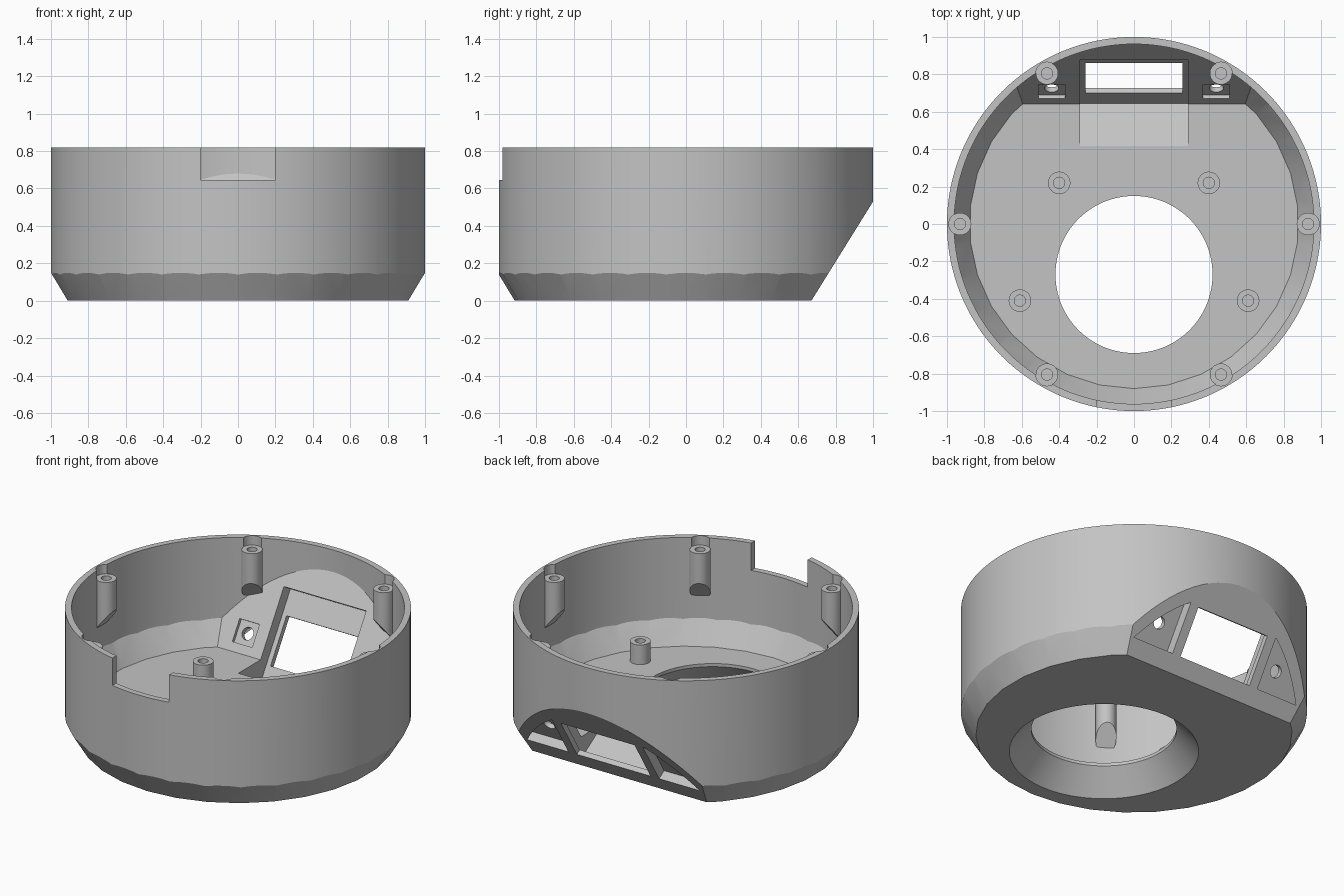
import bpy, bmesh, math
from mathutils import Matrix, Vector

if "Cube" in bpy.data.objects:
    bpy.data.objects.remove(bpy.data.objects["Cube"], do_unlink=True)

HEIGHT, FLOOR = 0.82, 0.165
FLARE = 0.607            # radius gained per unit height on the bevelled base
POST_TOP = 0.76
# Frame of the sloping back face: y points outward, z points up the slope
SLOPE = Matrix.Translation((0, 0.67, 0)) @ Matrix.Rotation(-math.atan(0.622), 4, 'X')

grey = bpy.data.materials.new("plain grey")
grey.use_nodes = True
grey.diffuse_color = (0.55, 0.55, 0.55, 1)
grey.node_tree.nodes["Principled BSDF"].inputs["Base Color"].default_value = grey.diffuse_color


def make(name, bm):
    bmesh.ops.recalc_face_normals(bm, faces=bm.faces)
    mesh = bpy.data.meshes.new(name)
    bm.to_mesh(mesh)
    bm.free()
    mesh.materials.append(grey)
    obj = bpy.data.objects.new(name, mesh)
    bpy.context.collection.objects.link(obj)
    return obj


def cone(name, r1, r2, z0, z1, x=0, y=0, segs=128, frame=Matrix()):
    bm = bmesh.new()
    place = frame @ Matrix.Translation((x, y, (z0 + z1) / 2))
    bmesh.ops.create_cone(bm, cap_ends=True, segments=segs, radius1=r1,
                          radius2=r2, depth=z1 - z0, matrix=place)
    return make(name, bm)


def box(name, low, high, frame=SLOPE):
    low, high = Vector(low), Vector(high)
    bm = bmesh.new()
    place = frame @ Matrix.Translation((low + high) / 2) @ Matrix.Diagonal((*(high - low), 1))
    bmesh.ops.create_cube(bm, size=1, matrix=place)
    return make(name, bm)


def combine(target, tool, operation='DIFFERENCE'):
    mod = target.modifiers.new("combine", 'BOOLEAN')
    mod.operation, mod.object, mod.solver = operation, tool, 'EXACT'
    bpy.context.view_layer.update()
    deps = bpy.context.evaluated_depsgraph_get()
    mesh = bpy.data.meshes.new_from_object(target.evaluated_get(deps))
    target.modifiers.clear()
    target.data = mesh
    bpy.data.objects.remove(tool, do_unlink=True)


def cup(name, radius, base_radius, z0, z1, back):
    """Cylinder with a coarse bevelled base, sliced by the sloping back."""
    obj = cone(name, radius, radius, z0, z1)
    top_radius = base_radius + FLARE * (z1 - z0)
    combine(obj, cone("flare", base_radius, top_radius, z0, z1, segs=30), 'INTERSECT')
    combine(obj, box("slice", (-2, back, -2), (2, 2, 2)))
    return obj


# Main shell
body = cup("housing", 1, 0.915, 0, HEIGHT, 0)
combine(body, cup("cavity", 0.962, 0.88, FLOOR, 1.1, -0.111))

# Flared round opening in the floor
combine(body, cone("opening_flare", 0.556, 0.42, -0.01, 0.145, y=-0.27))
combine(body, cone("opening", 0.42, 0.42, 0.1, 0.3, y=-0.27))

# Notch in the front rim
combine(body, box("notch", (-0.2, -1.2, 0.645), (0.2, -0.8, 1), Matrix()))

# Window through the sloping back, with its inner recess
combine(body, box("recess", (-0.29, -0.45, 0.007), (0.29, -0.034, 0.57)))
combine(body, box("window", (-0.26, -0.1, 0.11), (0.26, 0.1, 0.415)))

# Outer pockets, inner seats and screw holes beside the window
across = SLOPE @ Matrix.Rotation(math.pi / 2, 4, 'X')
for side in (-1, 1):
    def span(a, b):
        return sorted((side * a, side * b))
    a, b = span(0.32, 0.9)
    pocket = box("pocket", (a, -0.06, 0.11), (b, 0.2, 0.9))
    combine(pocket, cone("pocket_limit", 0.95, 0.95, -1, 2), 'INTERSECT')
    combine(body, pocket)
    a, b = span(0.37, 0.51)
    combine(body, box("seat", (a, -0.2, 0.18), (b, -0.09, 0.32)))
    combine(body, cone("screw_hole", 0.038, 0.038, -0.1, 0.15, side * 0.44, 0.25, 32, across))

parts = [body]

# Six wall posts with slanted undersides, sunk below the rim
for i in range(6):
    angle = i * math.pi / 3
    x, y = 0.93 * math.cos(angle), 0.93 * math.sin(angle)
    combine(body, cone("counterbore", 0.06, 0.06, POST_TOP - 0.002, 1, x, y, 32))
    post = cone(f"wall_post_{i + 1}", 0.06, 0.06, 0.5, POST_TOP, x, y, 32)
    for v in post.data.vertices:
        if v.co.z < 0.6:
            reach = v.co.x * math.cos(angle) + v.co.y * math.sin(angle)
            v.co.z = 0.57 - 1.3 * (reach - 0.87)
    combine(post, cone("bore", 0.03, 0.03, 0.62, 1, x, y, 24))
    parts.append(post)

# Four standoffs on the floor
for i, (x, y) in enumerate([(-0.4, 0.22), (0.4, 0.22), (-0.61, -0.41), (0.61, -0.41)]):
    standoff = cone(f"standoff_{i + 1}", 0.06, 0.06, FLOOR - 0.01, 0.29, x, y, 32)
    combine(standoff, cone("bore", 0.03, 0.03, FLOOR + 0.01, 0.5, x, y, 24))
    parts.append(standoff)

# Smooth the round walls and keep the edges crisp
bpy.ops.object.select_all(action='DESELECT')
for obj in parts:
    obj.select_set(True)
bpy.context.view_layer.objects.active = body
bpy.ops.object.shade_smooth_by_angle(angle=math.radians(25))
